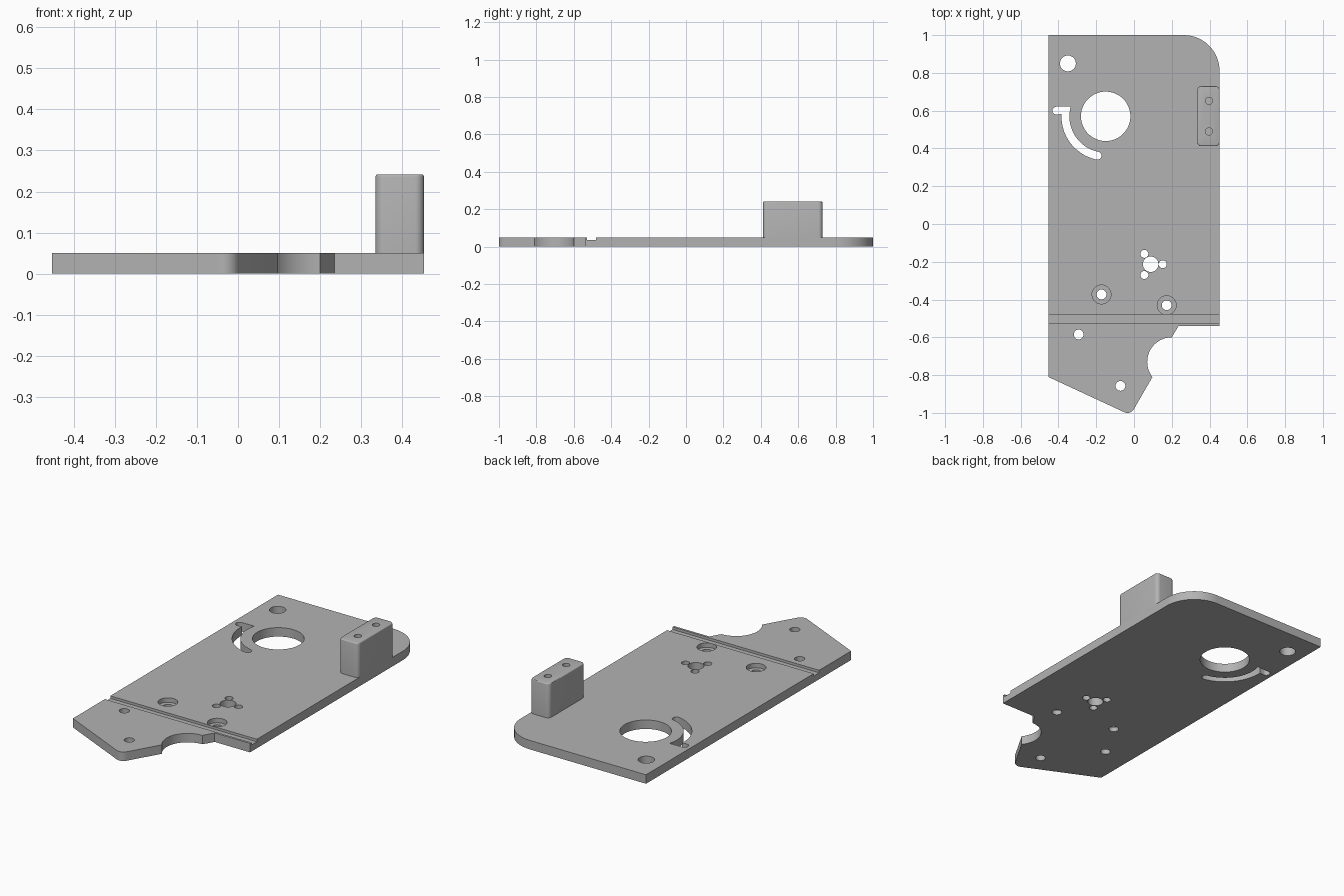
import bpy
import bmesh
from math import cos, sin, radians

cube = bpy.data.objects.get("Cube")
if cube:
    bpy.data.objects.remove(cube, do_unlink=True)

THICK = 0.05
HALF = 0.453

metal = bpy.data.materials.new("plain_grey")
metal.use_nodes = True
GREY = (0.45, 0.45, 0.45, 1)
metal.diffuse_color = GREY
metal.node_tree.nodes["Principled BSDF"].inputs["Base Color"].default_value = GREY


def arc(cx, cy, r, start, end, steps=24):
    """Points along an arc, angles in degrees."""
    angles = [radians(start + (end - start) * i / steps) for i in range(steps + 1)]
    return [(cx + r * cos(a), cy + r * sin(a)) for a in angles]


def circle(cx, cy, r):
    return arc(cx, cy, r, 0, 360, 48)[:-1]


def prism(name, outline, z0, z1):
    """Extrude a closed outline from z0 to z1."""
    bm = bmesh.new()
    base = bm.faces.new([bm.verts.new((x, y, z0)) for x, y in outline])
    top = bmesh.ops.extrude_face_region(bm, geom=[base])["geom"]
    for v in top:
        if isinstance(v, bmesh.types.BMVert):
            v.co.z = z1
    bmesh.ops.recalc_face_normals(bm, faces=bm.faces)
    mesh = bpy.data.meshes.new(name)
    bm.to_mesh(mesh)
    bm.free()
    mesh.materials.append(metal)
    obj = bpy.data.objects.new(name, mesh)
    bpy.context.collection.objects.link(obj)
    return obj


def activate(obj):
    bpy.ops.object.select_all(action='DESELECT')
    obj.select_set(True)
    bpy.context.view_layer.objects.active = obj


def cut(obj, outline, z0, z1):
    """Subtract an extruded outline from the object."""
    cutter = prism("cutter", outline, z0, z1)
    cutter.hide_render = True
    activate(obj)
    mod = obj.modifiers.new("cut", 'BOOLEAN')
    mod.operation = 'DIFFERENCE'
    mod.solver = 'EXACT'
    mod.object = cutter
    bpy.ops.object.modifier_apply(modifier=mod.name)
    bpy.data.objects.remove(cutter, do_unlink=True)


# Base plate outline: rounded back corner, scooped notch, rounded front tip
outline = [(-HALF, -0.81), (-HALF, 1.0)]
outline += arc(HALF - 0.19, 0.81, 0.19, 90, 0)
outline += [(HALF, -0.541), (0.235, -0.541)]
outline += arc(0.20, -0.73, 0.13, 90, 218)
outline += arc(-0.035, -0.96, 0.04, -30, -115, 10)
plate = prism("base_plate", outline, 0, THICK)

# Through holes
for x, y, r in [(-0.35, 0.85, 0.042), (-0.15, 0.57, 0.131),
                (0.088, -0.213, 0.041), (0.055, -0.158, 0.021),
                (0.055, -0.27, 0.021), (0.152, -0.213, 0.021),
                (-0.293, -0.585, 0.026), (-0.072, -0.857, 0.026)]:
    cut(plate, circle(x, y, r), -0.1, 0.2)

# Counterbored holes
for x, y in [(-0.172, -0.373), (0.173, -0.43)]:
    cut(plate, circle(x, y, 0.05), THICK / 2, 0.2)
    cut(plate, circle(x, y, 0.026), -0.1, 0.2)

# Curved slot with a short side leg
slot = arc(-0.15, 0.57, 0.192, 164, 258)
slot += arc(-0.193, 0.362, 0.021, 78, -102, 10)[1:-1]
slot += arc(-0.15, 0.57, 0.234, 258, 177)
slot += arc(-0.411, 0.6, 0.021, 275, 95, 10)
cut(plate, slot, -0.1, 0.2)

# Groove across the top face
cut(plate, [(-0.6, -0.528), (0.6, -0.528), (0.6, -0.48), (-0.6, -0.48)], 0.036, 0.2)

# Upright block with rounded corners and softened top edge
R = 0.022
x0, x1, y0, y1 = 0.335, HALF, 0.412, 0.73
corners = [(x1 - R, y1 - R, 0), (x0 + R, y1 - R, 90),
           (x0 + R, y0 + R, 180), (x1 - R, y0 + R, 270)]
block_outline = [p for cx, cy, a in corners for p in arc(cx, cy, R, a, a + 90, 8)]
block = prism("upright_block", block_outline, THICK, 0.242)
bm = bmesh.new()
bm.from_mesh(block.data)
rim = [e for e in bm.edges if all(v.co.z > 0.2 for v in e.verts)]
bmesh.ops.bevel(bm, geom=rim, offset=0.006, segments=3, profile=0.5, affect='EDGES')
bm.to_mesh(block.data)
bm.free()

# Blind holes in the block top
for y in (0.49, 0.652):
    cut(block, circle(0.397, y, 0.019), 0.14, 0.4)

for obj in (plate, block):
    activate(obj)
    bpy.ops.object.shade_smooth_by_angle(angle=radians(30))
